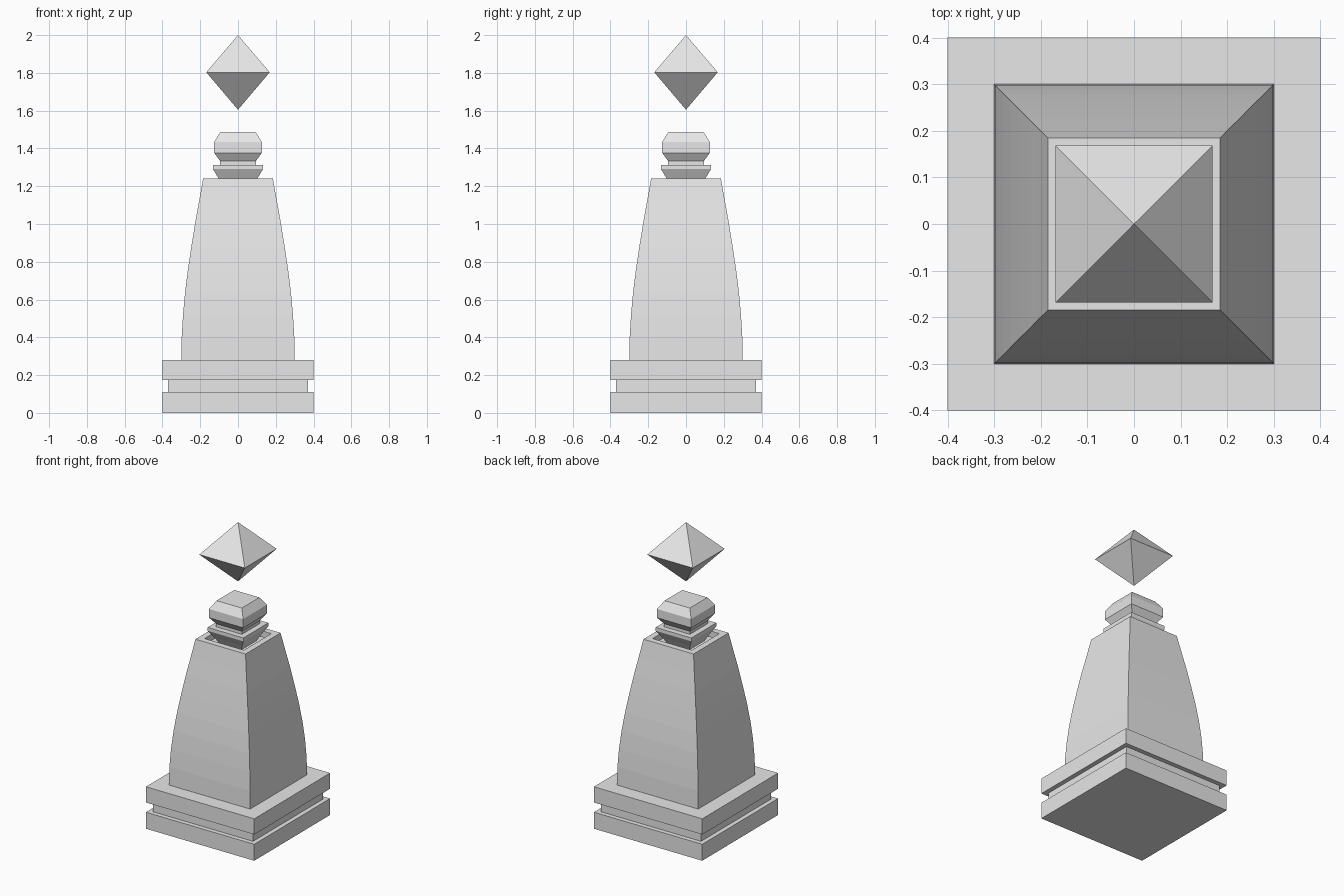
import bpy
import bmesh

default_cube = bpy.data.objects.get("Cube")
if default_cube:
    bpy.data.objects.remove(default_cube, do_unlink=True)

# Single stone colour
stone = bpy.data.materials.new("grey_stone")
stone.use_nodes = True
GREY = (0.8, 0.8, 0.8, 1)
stone.diffuse_color = GREY
stone.node_tree.nodes["Principled BSDF"].inputs["Base Color"].default_value = GREY


def square_lathe(name, profile):
    """Stack square rings of (half width, height); zero width makes a point."""
    bm = bmesh.new()
    rings = []
    for w, z in profile:
        corners = [(-1, -1), (1, -1), (1, 1), (-1, 1)] if w else [(0, 0)]
        rings.append([bm.verts.new((w * x, w * y, z)) for x, y in corners])
    for low, high in zip(rings, rings[1:]):
        for i in range(4):
            j = (i + 1) % 4
            quad = [low[i % len(low)], low[j % len(low)],
                    high[j % len(high)], high[i % len(high)]]
            bm.faces.new(list(dict.fromkeys(quad)))
    for ring in (rings[0], rings[-1]):
        if len(ring) == 4:
            bm.faces.new(ring)
    bmesh.ops.recalc_face_normals(bm, faces=bm.faces[:])
    mesh = bpy.data.meshes.new(name)
    bm.to_mesh(mesh)
    bm.free()
    mesh.materials.append(stone)
    obj = bpy.data.objects.new(name, mesh)
    bpy.context.collection.objects.link(obj)
    return obj


# Stepped plinth with a recessed band
square_lathe("plinth", [(0.4, 0), (0.4, 0.11), (0.37, 0.11),
                        (0.37, 0.175), (0.4, 0.175), (0.4, 0.28)])

# Curved tapering tower with a shallow sunken top behind its rim
square_lathe("tower", [(0.3, 0.28), (0.298, 0.4), (0.291, 0.52), (0.28, 0.64),
                       (0.265, 0.76), (0.247, 0.88), (0.226, 1.01),
                       (0.206, 1.12), (0.185, 1.24),
                       (0.145, 1.24), (0.145, 1.2)])

# Moulded finial rising from the recess
square_lathe("finial", [(0.08, 1.2), (0.102, 1.24), (0.132, 1.29), (0.132, 1.313),
                        (0.095, 1.313), (0.095, 1.333), (0.126, 1.377),
                        (0.126, 1.435), (0.093, 1.487)])

# Floating double pyramid
square_lathe("floating_crystal", [(0, 1.605), (0.168, 1.803), (0, 2)])
